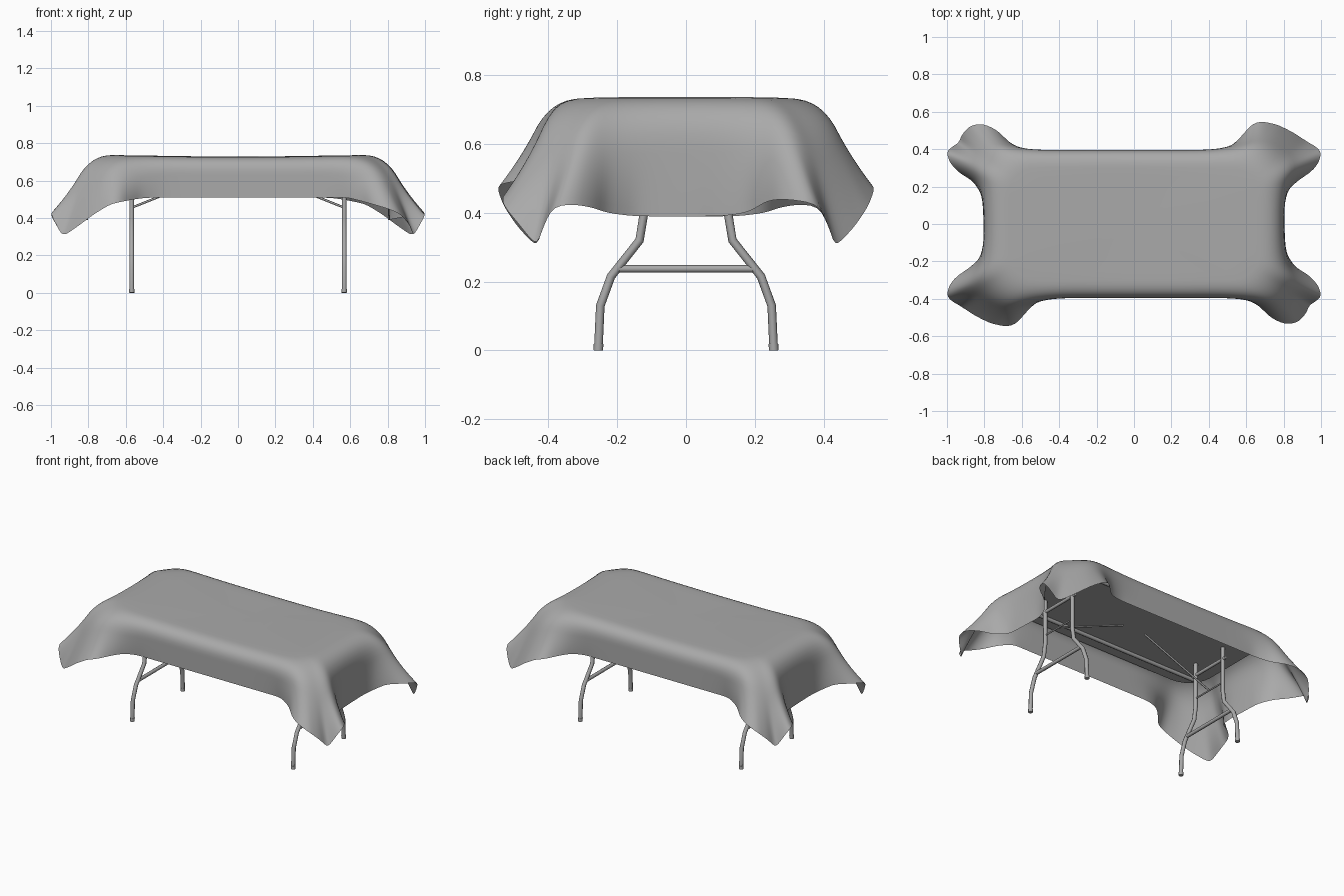
import bpy, bmesh, math
from mathutils import Vector

cube = bpy.data.objects.get("Cube")
if cube:
    bpy.data.objects.remove(cube, do_unlink=True)

grey = bpy.data.materials.new("plain_grey")
grey.use_nodes = True
colour = (0.4, 0.4, 0.4, 1)
grey.diffuse_color = colour
grey.node_tree.nodes["Principled BSDF"].inputs["Base Color"].default_value = colour


def add_object(name, data):
    data.materials.append(grey)
    obj = bpy.data.objects.new(name, data)
    bpy.context.collection.objects.link(obj)
    return obj


def tube(name, points, radius):
    curve = bpy.data.curves.new(name, "CURVE")
    curve.dimensions = "3D"
    curve.bevel_depth = radius
    curve.bevel_resolution = 2
    curve.use_fill_caps = True
    spline = curve.splines.new("POLY")
    spline.points.add(len(points) - 1)
    for target, point in zip(spline.points, points):
        target.co = (*point, 1)
    return add_object(name, curve)


# Cloth hem: two corner shapes, repeated with half-turn symmetry
wide_corner = [(.44, .395, .51), (.52, .415, .505), (.58, .475, .495), (.63, .535, .485),
               (.68, .55, .475), (.77, .53, .42), (.85, .49, .36), (.937, .433, .3),
               (.97, .415, .36), (1.003, .385, .425), (.99, .33, .435), (.95, .28, .44),
               (.88, .235, .435), (.82, .18, .4), (.8, .1, .39)]
narrow_corner = [(.58, .395, .51), (.66, .43, .49), (.73, .5, .47), (.8, .535, .45),
                 (.87, .53, .42), (.92, .48, .36), (.937, .433, .3), (.97, .415, .36),
                 (1.004, .385, .42), (.985, .325, .425), (.93, .27, .415),
                 (.86, .23, .4), (.81, .15, .39)]


def mirrored(points, sx, sy):
    return [Vector((x * sx, y * sy, z)) for x, y, z in points]


def resample(points, count):
    pairs = list(zip(points, points[1:] + points[:1]))
    lengths = [(b - a).length for a, b in pairs]
    step, result, start, i = sum(lengths) / count, [], 0, 0
    for k in range(count):
        while k * step > start + lengths[i]:
            start += lengths[i]
            i += 1
        a, b = pairs[i]
        result.append(a.lerp(b, (k * step - start) / lengths[i]))
    return result


def smooth_loop(points, passes):
    for _ in range(passes):
        points = [(points[i - 1] + p * 2 + points[(i + 1) % len(points)]) / 4
                  for i, p in enumerate(points)]
    return points


def table_edge(p, radius=0.19):
    # Nearest point on the rounded table outline
    core = Vector((max(radius - .8, min(.8 - radius, p.x)),
                   max(radius - .4, min(.4 - radius, p.y))))
    away = p.xy - core
    spot = core + away.normalized() * min(radius, away.length)
    return Vector((spot.x, spot.y, .726 + .01 * (spot.x / .8) ** 2))


hem = (mirrored(wide_corner[::-1], 1, 1) + mirrored(narrow_corner, -1, 1)
       + mirrored(wide_corner[::-1], -1, -1) + mirrored(narrow_corner, 1, -1))
hem = smooth_loop(resample(hem, 300), 2)
soft_hem = smooth_loop(hem, 30)
edge = smooth_loop([table_edge(p) for p in hem], 20)

# Cloth surface: flat top, rounded shoulder, skirt whose folds sharpen downwards
rings = []
for f in (.3, .6, .85):
    rings.append([Vector((c.x * .84 * f, c.y * .76 * f, .726 + (c.z - .726) * f))
                  for c in edge])
for k in range(9):
    t = k / 8
    ring = []
    for c, h in zip(edge, soft_hem):
        top = Vector((c.x * .84, c.y * .76, c.z))
        mid = c.lerp(h, .4)
        ring.append(top.lerp(c, t).lerp(c.lerp(mid, t), t))
    rings.append(ring)
for k in range(1, 9):
    s = k / 8
    rings.append([c.lerp(soft.lerp(h, s), .4 + .6 * s)
                  for c, soft, h in zip(edge, soft_hem, hem)])

bm = bmesh.new()
rows = [[bm.verts.new(p) for p in ring] for ring in rings]
bm.faces.new(rows[0])
for inner, outer in zip(rows, rows[1:]):
    for i in range(len(inner)):
        bm.faces.new((inner[i - 1], outer[i - 1], outer[i], inner[i]))
bmesh.ops.recalc_face_normals(bm, faces=bm.faces)
mesh = bpy.data.meshes.new("tablecloth")
bm.to_mesh(mesh)
bm.free()
mesh.shade_smooth()
add_object("tablecloth", mesh)

# Tabletop: thin rounded slab
bm = bmesh.new()
outline = []
for quarter, (sx, sy) in enumerate([(1, 1), (-1, 1), (-1, -1), (1, -1)]):
    for k in range(7):
        angle = math.pi / 2 * (quarter + k / 6)
        outline.append(bm.verts.new((sx * .58 + .16 * math.cos(angle),
                                     sy * .195 + .16 * math.sin(angle), .688)))
bottom = bm.faces.new(outline)
extruded = bmesh.ops.extrude_face_region(bm, geom=[bottom], use_keep_orig=True)
bmesh.ops.translate(bm, vec=(0, 0, .016),
                    verts=[v for v in extruded["geom"] if isinstance(v, bmesh.types.BMVert)])
bmesh.ops.recalc_face_normals(bm, faces=bm.faces)
mesh = bpy.data.meshes.new("tabletop")
bm.to_mesh(mesh)
bm.free()
add_object("tabletop", mesh)

# Long rails under the tabletop
for place, sy in (("front", -1), ("back", 1)):
    tube(f"{place}_rail", [(-.67, sy * .265, .68), (.67, sy * .265, .68)], .012)

# Folding legs, feet, crossbars and braces at each end
leg_profile = [(.255, 0), (.249, .13), (.218, .215), (.135, .32), (.122, .4), (.122, .685)]
for side, sx in (("left", 1), ("right", -1)):
    x = sx * .568
    for place, sy in (("front", -1), ("back", 1)):
        tube(f"{side}_{place}_leg", [(x, sy * y, z) for y, z in leg_profile], .0125)
        tube(f"{side}_{place}_foot", [(x, sy * .255, 0), (x, sy * .254, .02)], .014)
    for part, reach, z, radius in (("lower", .205, .237, .011), ("middle", .122, .455, .005),
                                   ("upper", .15, .61, .01)):
        tube(f"{side}_{part}_crossbar", [(x, -reach, z), (x, reach, z)], radius)
    tube(f"{side}_brace", [(x, 0, .455), (sx * .08, 0, .65)], .006)
